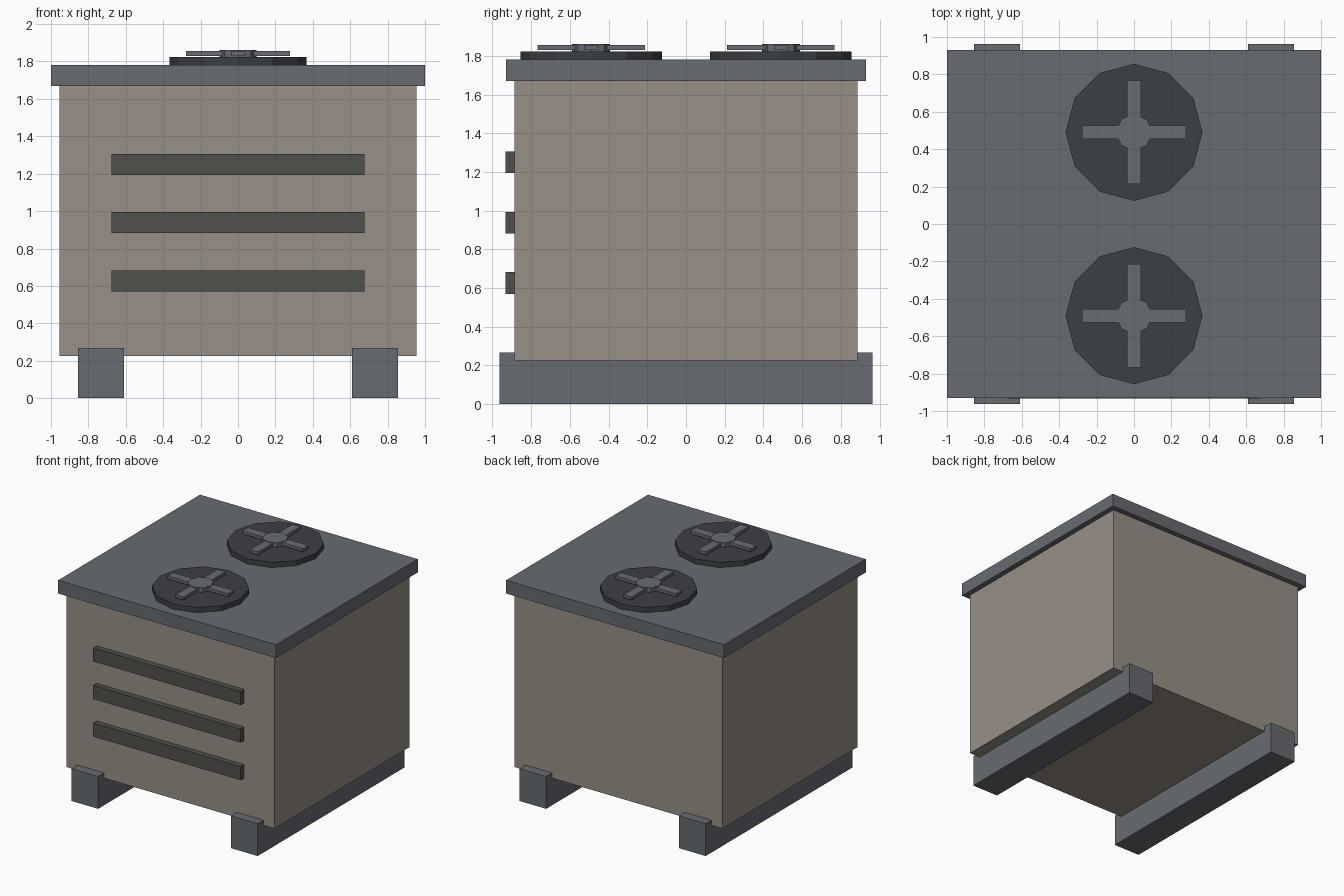
import bpy
from math import pi

if "Cube" in bpy.data.objects:
    bpy.data.objects.remove(bpy.data.objects["Cube"])


def material(name, rgb):
    m = bpy.data.materials.new(name)
    m.diffuse_color = (*rgb, 1)
    m.use_nodes = True
    m.node_tree.nodes["Principled BSDF"].inputs["Base Color"].default_value = m.diffuse_color
    return m


BEIGE = material("beige_panel", (0.31, 0.28, 0.24))
STEEL = material("grey_steel", (0.135, 0.145, 0.16))
VENT = material("dark_vent", (0.08, 0.08, 0.07))
DARK = material("dark_housing", (0.045, 0.05, 0.055))


def finish(name, mat):
    ob = bpy.context.object
    ob.name = name
    bpy.ops.object.transform_apply(location=False, rotation=True, scale=True)
    ob.data.materials.append(mat)
    return ob


def box(name, x, y, z, mat):
    """Box from (min, max) ranges on each axis."""
    ranges = (x, y, z)
    bpy.ops.mesh.primitive_cube_add(size=1, location=[(a + b) / 2 for a, b in ranges])
    bpy.context.object.scale = [b - a for a, b in ranges]
    return finish(name, mat)


def disc(name, sides, radius, y, z, mat):
    bpy.ops.mesh.primitive_cylinder_add(vertices=sides, radius=radius, depth=z[1] - z[0],
                                        location=(0, y, (z[0] + z[1]) / 2))
    return finish(name, mat)


# Cabinet and overhanging lid
box("cabinet", (-0.955, 0.955), (-0.885, 0.885), (0.225, 1.68), BEIGE)
box("lid", (-1, 1), (-0.93, 0.93), (1.67, 1.78), STEEL)

# Skids running front to back
for side, label in ((-1, "left"), (1, "right")):
    box(f"{label}_skid", sorted((side * 0.61, side * 0.855)), (-0.963, 0.963), (0, 0.268), STEEL)

# Front louvres
for i in range(3):
    z = 0.57 + i * 0.312
    box(f"louvre_{i + 1}", (-0.677, 0.677), (-0.932, -0.88), (z, z + 0.112), VENT)

# Roof fans: housing, hub and crossed blades
for y, label in ((-0.49, "front"), (0.49, "back")):
    disc(f"{label}_fan_housing", 12, 0.366, y, (1.775, 1.823), DARK)
    disc(f"{label}_fan_hub", 8, 0.098, y, (1.82, 1.861), STEEL)
    for k in range(2):
        bpy.ops.mesh.primitive_cube_add(size=1, location=(0, y, 1.843), rotation=(0, 0, k * pi / 2))
        bpy.context.object.scale = (0.554, 0.073, 0.025)
        finish(f"{label}_fan_blade_{k + 1}", STEEL)
